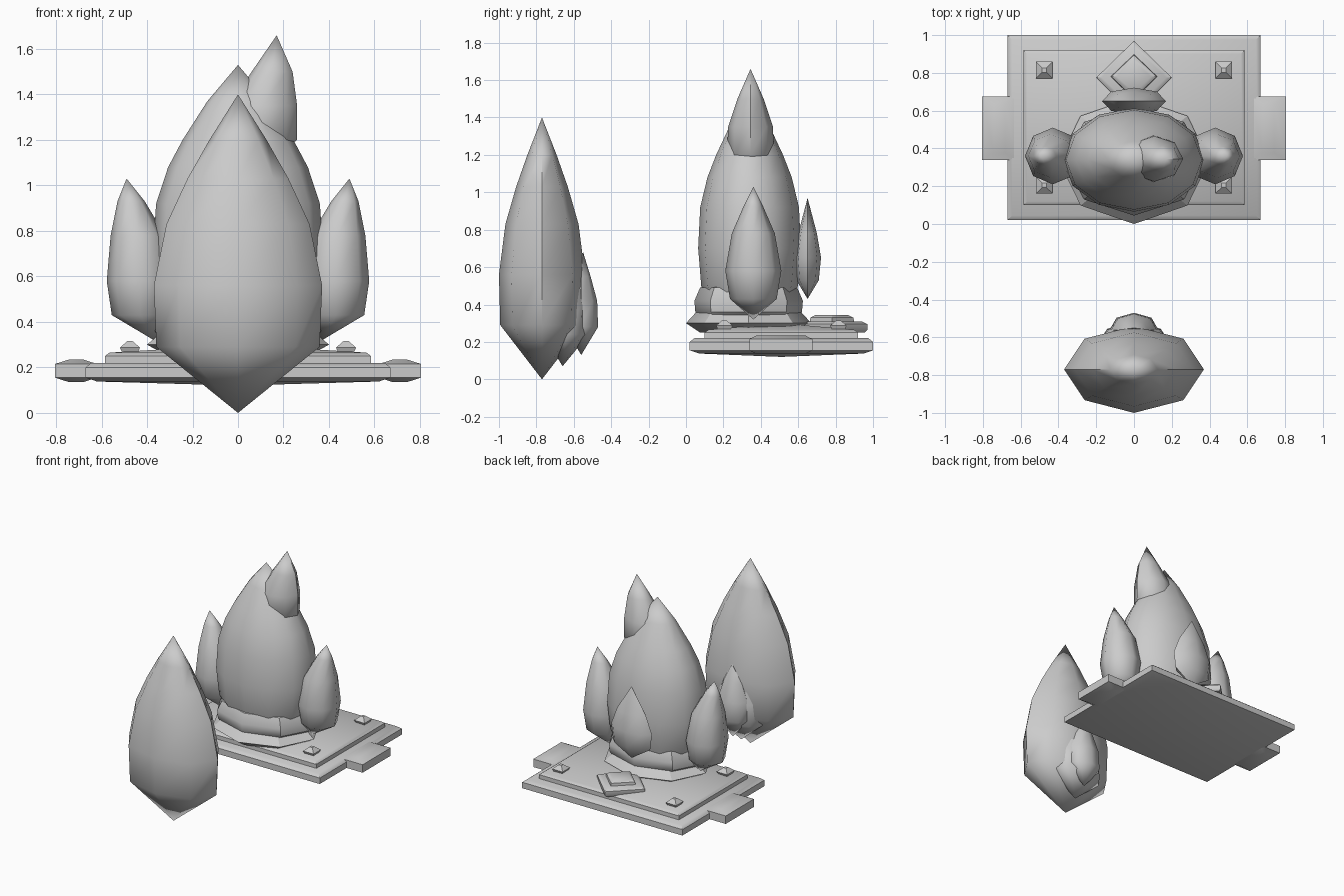
import bpy, bmesh, math

cube = bpy.data.objects.get("Cube")
if cube:
    bpy.data.objects.remove(cube, do_unlink=True)

grey = bpy.data.materials.new("stone grey")
grey.use_nodes = True
COLOUR = (0.6, 0.6, 0.6, 1)
grey.diffuse_color = COLOUR
grey.node_tree.nodes["Principled BSDF"].inputs["Base Color"].default_value = COLOUR

RECT = [(-1, -1), (1, -1), (1, 1), (-1, 1)]


def ring(n):
    return [(math.cos(2 * math.pi * i / n), math.sin(2 * math.pi * i / n)) for i in range(n)]


def loft(name, shape, cx, cy, rows, angle=50):
    """Stack scaled copies of a unit outline; rows are (z, rx, ry, dx, dy), zero radius is a tip."""
    bm = bmesh.new()
    levels = []
    for row in rows:
        z, rx, ry, dx, dy = (tuple(row) + (0, 0))[:5]
        pts = shape if rx > 0 else [(0, 0)]
        levels.append([bm.verts.new((cx + dx + rx * x, cy + dy + ry * y, z)) for x, y in pts])
    n = len(shape)
    for a, b in zip(levels, levels[1:]):
        for i in range(n):
            j = (i + 1) % n
            if len(a) == 1:
                bm.faces.new((a[0], b[j], b[i]))
            elif len(b) == 1:
                bm.faces.new((a[i], a[j], b[0]))
            else:
                bm.faces.new((a[i], a[j], b[j], b[i]))
    for end in (levels[0], levels[-1]):
        if len(end) > 1:
            bm.faces.new(end)
    bmesh.ops.recalc_face_normals(bm, faces=bm.faces)
    mesh = bpy.data.meshes.new(name)
    bm.to_mesh(mesh)
    bm.free()
    mesh.materials.append(grey)
    obj = bpy.data.objects.new(name, mesh)
    bpy.context.collection.objects.link(obj)
    bpy.ops.object.select_all(action="DESELECT")
    obj.select_set(True)
    bpy.context.view_layer.objects.active = obj
    bpy.ops.object.shade_smooth_by_angle(angle=math.radians(angle))
    return obj


def scaled(rx, ry, profile):
    """Profile of (z, scale) turned into loft rows."""
    return [(z, rx * s, ry * s) for z, s in profile]


# Separate crystal in front, with two shards on its back
loft("front_crystal", ring(8), 0, -0.77, scaled(0.37, 0.23, [
    (0, 0), (0.29, 0.97), (0.56, 1), (0.83, 0.85), (1.03, 0.6), (1.2, 0.34), (1.4, 0)]), 60)
loft("front_crystal_outer_shard", ring(8), 0, -0.64, [
    (0.07, 0, 0, 0, -0.02), (0.24, 0.2, 0.12), (0.4, 0.19, 0.115),
    (0.58, 0.12, 0.08), (0.8, 0, 0, 0, 0.05)])
loft("front_crystal_inner_shard", ring(8), 0, -0.56, [
    (0.13, 0, 0), (0.28, 0.13, 0.09), (0.42, 0.12, 0.085),
    (0.55, 0.075, 0.05), (0.68, 0, 0, 0, 0.01)])

# Main crystal
loft("main_crystal", ring(12), 0, 0.34, scaled(0.375, 0.275, [
    (0.34, 0.7), (0.5, 0.94), (0.7, 1), (0.92, 0.96), (1.08, 0.82),
    (1.2, 0.65), (1.37, 0.36), (1.53, 0)]), 60)

# Tilted shard at the top
loft("top_shard", ring(8), 0.1, 0.345, [
    (1.14, 0.08, 0.06), (1.2, 0.16, 0.125), (1.35, 0.15, 0.12, 0.01),
    (1.5, 0.09, 0.07, 0.05), (1.66, 0, 0, 0.07)])

# Side shards
for side, label in ((1, "left"), (-1, "right")):
    loft(label + "_shard", ring(8), side * 0.43, 0.36, [
        (0.32, 0, 0, side * -0.06), (0.43, 0.125, 0.125), (0.58, 0.147, 0.15),
        (0.78, 0.12, 0.115, side * 0.01), (0.93, 0.06, 0.05, side * 0.04),
        (1.03, 0, 0, side * 0.06)])

# Shard behind
loft("back_shard", ring(8), 0, 0.65, [
    (0.43, 0, 0), (0.53, 0.155, 0.06), (0.65, 0.17, 0.072),
    (0.78, 0.12, 0.05), (0.97, 0, 0)])

# Rocky collar under the crystal
loft("rock_foot", ring(8), 0, 0.335, [
    (0.25, 0.31, 0.26), (0.3, 0.4, 0.335), (0.36, 0.33, 0.28)], 30)
loft("rock_collar", ring(8), 0, 0.335, [
    (0.3, 0.3, 0.24), (0.36, 0.37, 0.285), (0.42, 0.375, 0.29),
    (0.49, 0.34, 0.26), (0.51, 0.26, 0.2)], 40)

# Two-step plinth with a shallow hipped top and underside
loft("plinth_slab", RECT, 0, 0.51, [
    (0.12, 0, 0), (0.138, 0.62, 0.44), (0.155, 0.67, 0.49),
    (0.2, 0.67, 0.49), (0.22, 0.645, 0.465)], 40)
loft("plinth_step", RECT, 0, 0.51, [
    (0.21, 0.585, 0.41), (0.25, 0.585, 0.41), (0.265, 0.565, 0.39), (0.3, 0, 0)], 40)

# Studs and side handles
for sx, label in ((1, "left"), (-1, "right")):
    for y, end in ((0.205, "front"), (0.815, "back")):
        loft(f"{end}_{label}_stud", RECT, sx * 0.475, y, [
            (0.255, 0.03, 0.03), (0.287, 0.044, 0.044), (0.315, 0.012, 0.012)], 30)
    loft(label + "_handle", RECT, sx * 0.712, 0.507, [
        (0.135, 0.03, 0.13), (0.155, 0.093, 0.168), (0.215, 0.093, 0.168),
        (0.235, 0.03, 0.13)], 40)

# Diamond plaque at the back
loft("plaque_base", ring(4), 0, 0.775, [
    (0.25, 0.18, 0.18), (0.265, 0.2, 0.195), (0.295, 0.2, 0.195), (0.31, 0.17, 0.165)], 40)
loft("plaque_gem", ring(4), 0, 0.78, [
    (0.3, 0.125, 0.12), (0.33, 0.12, 0.115), (0.345, 0.09, 0.085)], 40)
